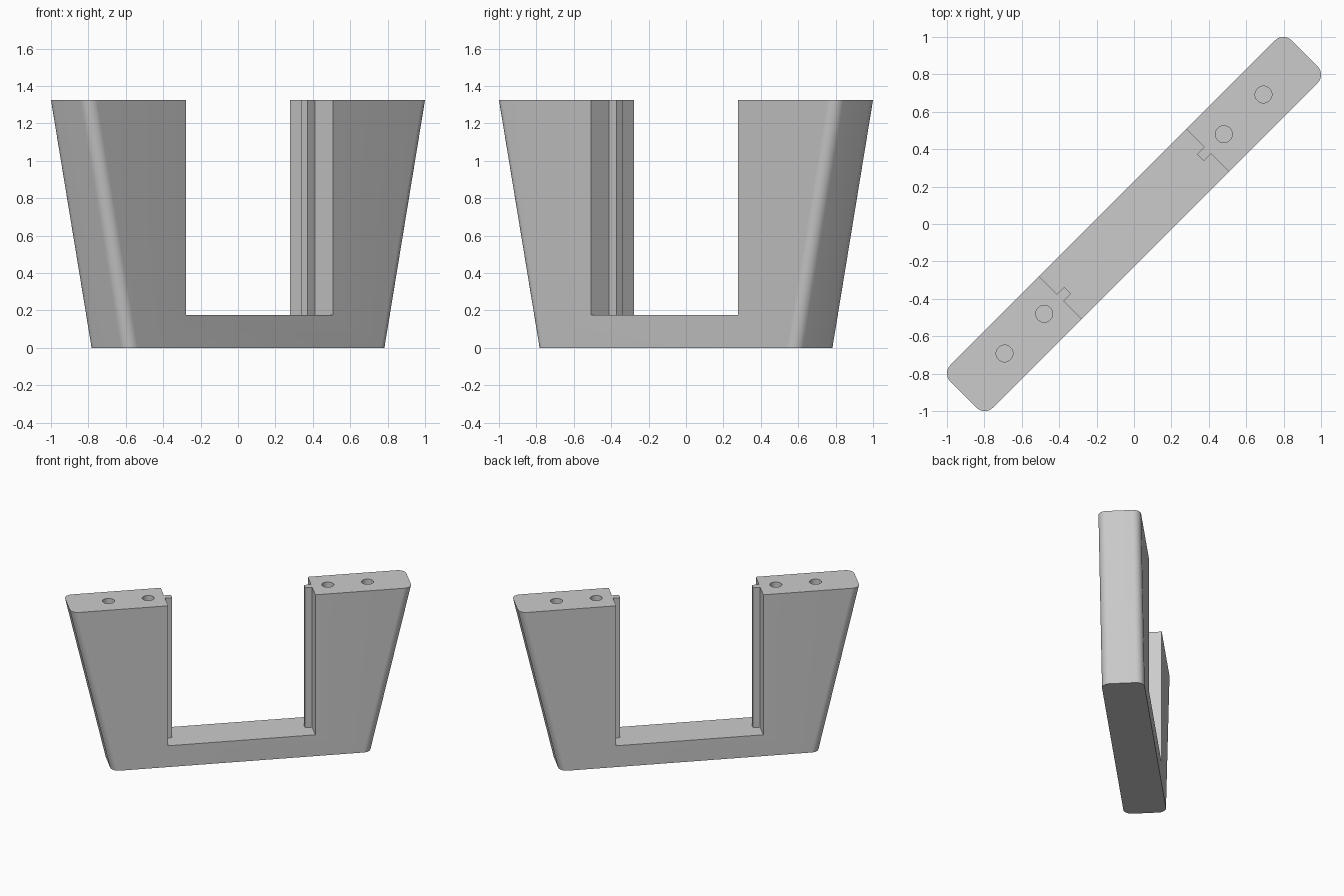
import bpy, bmesh, math

if "Cube" in bpy.data.objects:
    bpy.data.objects.remove(bpy.data.objects["Cube"])

H, FLOOR = 1.325, 0.175            # overall height, gap floor height
HALF_W, RAD = 0.161, 0.063         # half thickness, corner radius
U_TOP, U_BOT = 1.29, 0.983         # half length at top and bottom
HOLE_R, HOLE_DEPTH = 0.045, 0.3
TURN = math.radians(45)

grey = bpy.data.materials.new("plain grey")
grey.diffuse_color = (0.6, 0.6, 0.6, 1)
grey.use_nodes = True
grey.node_tree.nodes["Principled BSDF"].inputs["Base Color"].default_value = grey.diffuse_color


def rounded_outline(half_len):
    pts = []
    for i, (sx, sy) in enumerate([(1, 1), (-1, 1), (-1, -1), (1, -1)]):
        for k in range(13):
            a = math.radians(90 * i + 7.5 * k)
            pts.append((sx * (half_len - RAD) + RAD * math.cos(a),
                        sy * (HALF_W - RAD) + RAD * math.sin(a)))
    return pts


def loft(name, bottom, z0, top, z1):
    """Solid between two matching outlines."""
    bm = bmesh.new()
    lo = [bm.verts.new((x, y, z0)) for x, y in bottom]
    hi = [bm.verts.new((x, y, z1)) for x, y in top]
    n = len(lo)
    bm.faces.new(lo[::-1])
    bm.faces.new(hi)
    for i in range(n):
        j = (i + 1) % n
        bm.faces.new((lo[i], lo[j], hi[j], hi[i]))
    bmesh.ops.recalc_face_normals(bm, faces=bm.faces)
    me = bpy.data.meshes.new(name)
    bm.to_mesh(me)
    bm.free()
    me.materials.append(grey)
    ob = bpy.data.objects.new(name, me)
    ob.rotation_euler.z = TURN
    bpy.context.collection.objects.link(ob)
    return ob


# Tapered bracket body with rounded ends
body = loft("bracket_body", rounded_outline(U_BOT), 0, rounded_outline(U_TOP), H)

# Central gap, notched so that a tongue stands on each inner wall
half = [(0.556, -0.3), (0.556, -0.025), (0.502, -0.025),
        (0.502, 0.025), (0.556, 0.025), (0.556, 0.3)]
gap = half + [(-x, y) for x, y in reversed(half)]
cutters = [loft("gap_cutter", gap, FLOOR, gap, H + 0.2)]

# Two blind holes in the top of each post
for s in (-1, 1):
    for u in (0.679, 0.979):
        ring = [(s * u + HOLE_R * math.cos(math.tau * k / 32),
                 HOLE_R * math.sin(math.tau * k / 32)) for k in range(32)]
        cutters.append(loft("hole_cutter", ring, H - HOLE_DEPTH, ring, H + 0.2))

bpy.context.view_layer.objects.active = body
body.select_set(True)
for c in cutters:
    c.hide_render = True
    mod = body.modifiers.new("cut", 'BOOLEAN')
    mod.operation, mod.solver, mod.object = 'DIFFERENCE', 'EXACT', c
    bpy.ops.object.modifier_apply(modifier=mod.name)
    bpy.data.objects.remove(c)

bpy.ops.object.shade_smooth_by_angle(angle=math.radians(30))
